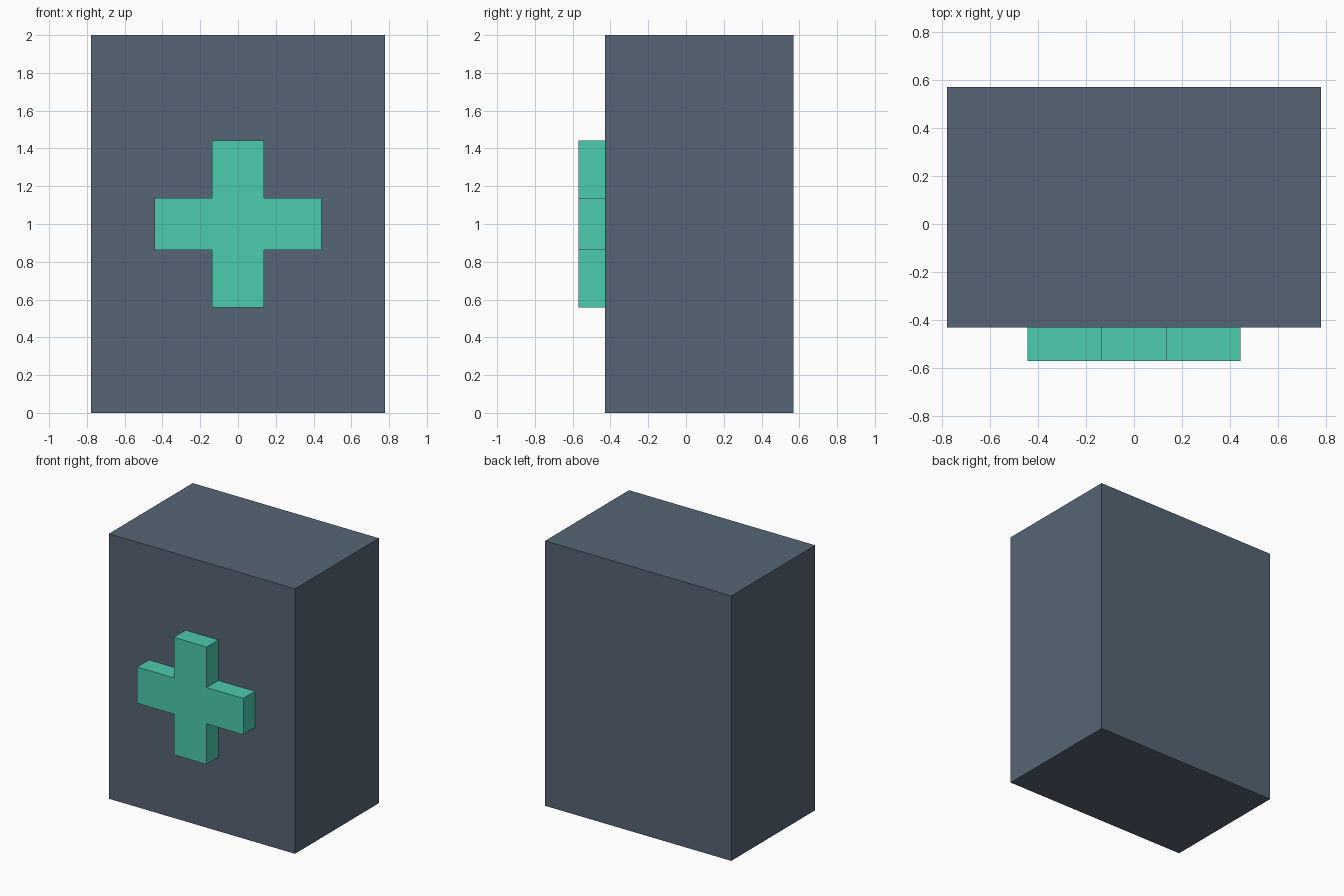
import bpy
import bmesh

cube = bpy.data.objects.get("Cube")
if cube:
    bpy.data.objects.remove(cube, do_unlink=True)


def material(name, rgb):
    mat = bpy.data.materials.new(name)
    mat.use_nodes = True
    color = (*rgb, 1.0)
    mat.diffuse_color = color
    mat.node_tree.nodes["Principled BSDF"].inputs["Base Color"].default_value = color
    return mat


def prism(name, outline, front, back, mat):
    """Extrude an (x, z) outline from y = front to y = back."""
    bm = bmesh.new()
    face = bm.faces.new([bm.verts.new((x, front, z)) for x, z in outline])
    extruded = bmesh.ops.extrude_face_region(bm, geom=[face], use_keep_orig=True)
    moved = [v for v in extruded["geom"] if isinstance(v, bmesh.types.BMVert)]
    bmesh.ops.translate(bm, vec=(0, back - front, 0), verts=moved)
    bmesh.ops.recalc_face_normals(bm, faces=bm.faces)
    mesh = bpy.data.meshes.new(name)
    bm.to_mesh(mesh)
    bm.free()
    mesh.materials.append(mat)
    obj = bpy.data.objects.new(name, mesh)
    bpy.context.collection.objects.link(obj)
    return obj


slate = material("slate grey", (0.093, 0.130, 0.178))
mint = material("mint green", (0.072, 0.597, 0.434))

HALF_WIDTH, HEIGHT = 0.777, 2.0
BODY_FRONT, BODY_BACK, CROSS_FRONT = -0.43, 0.57, -0.57
ARM, HALF_BAR = 0.443, 0.137

# Cabinet body
prism("cabinet_body",
      [(-HALF_WIDTH, 0), (HALF_WIDTH, 0), (HALF_WIDTH, HEIGHT), (-HALF_WIDTH, HEIGHT)],
      BODY_FRONT, BODY_BACK, slate)

# Raised cross: one arm's corners turned four times about the centre
cross = []
for dx, dz in ((1, 0), (0, 1), (-1, 0), (0, -1)):
    for along, side in ((ARM, -HALF_BAR), (ARM, HALF_BAR), (HALF_BAR, HALF_BAR)):
        cross.append((along * dx - side * dz, HEIGHT / 2 + along * dz + side * dx))
prism("raised_cross", cross, CROSS_FRONT, BODY_FRONT, mint)
